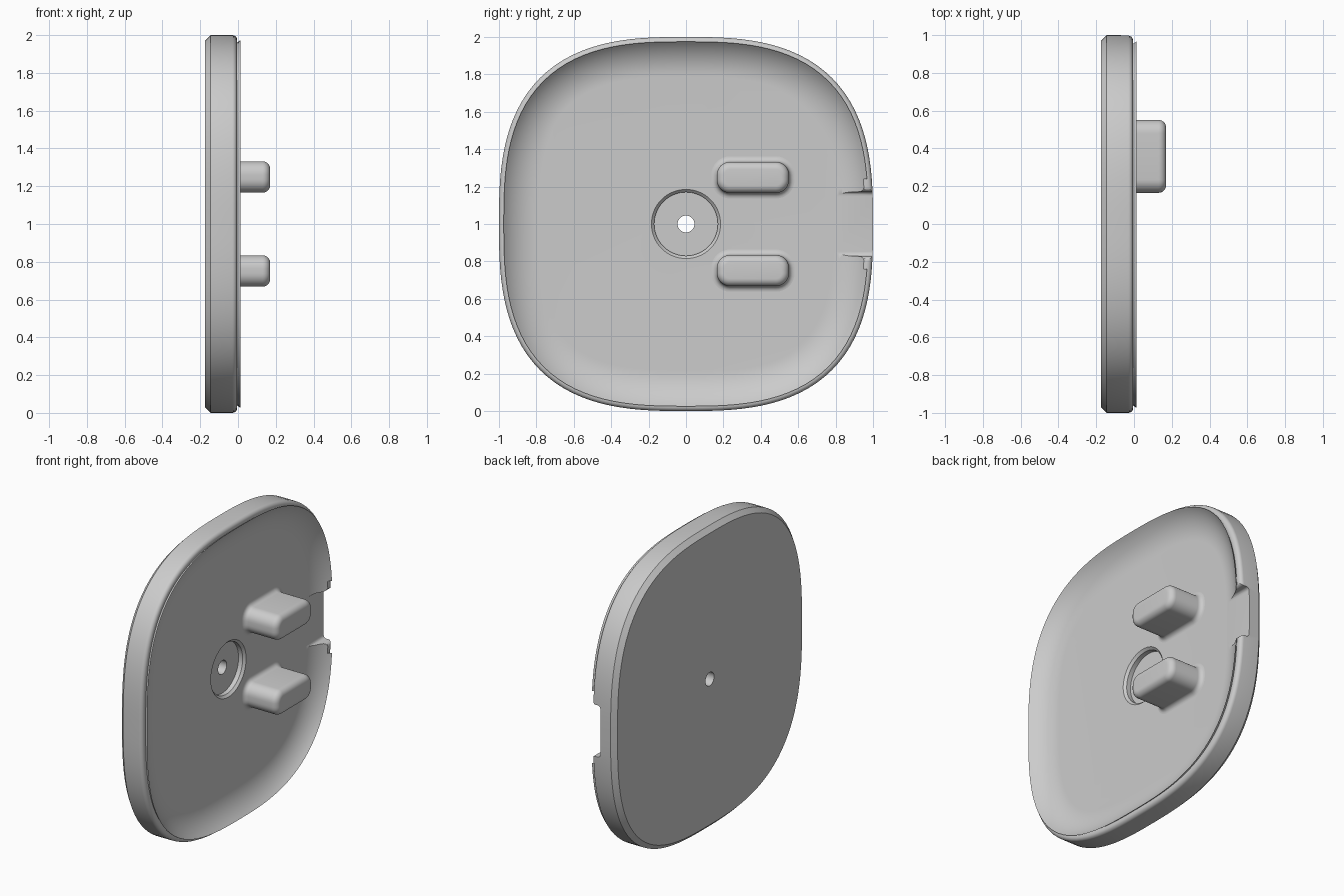
import bpy
import bmesh
from math import cos, sin, pi, radians, copysign

cube = bpy.data.objects.get("Cube")
if cube:
    bpy.data.objects.remove(cube, do_unlink=True)

grey = bpy.data.materials.new("matte grey")
grey.use_nodes = True
COLOUR = (0.6, 0.6, 0.6, 1)
grey.diffuse_color = COLOUR
grey.node_tree.nodes["Principled BSDF"].inputs["Base Color"].default_value = COLOUR

BACK, FLOOR, RIM = -0.175, -0.07, -0.005
POWER = 2.8
CENTRE = 1.0


def loft(name, rings):
    """Bridge a list of equal-length closed rings and cap both ends."""
    bm = bmesh.new()
    loops = [[bm.verts.new(p) for p in ring] for ring in rings]
    count = len(loops[0])
    for a, b in zip(loops, loops[1:]):
        for i in range(count):
            j = (i + 1) % count
            bm.faces.new((a[i], a[j], b[j], b[i]))
    bm.faces.new(loops[0])
    bm.faces.new(loops[-1])
    bmesh.ops.recalc_face_normals(bm, faces=bm.faces)
    mesh = bpy.data.meshes.new(name)
    bm.to_mesh(mesh)
    bm.free()
    mesh.materials.append(grey)
    obj = bpy.data.objects.new(name, mesh)
    bpy.context.collection.objects.link(obj)
    return obj


def arc(cx, cy, r, start, end, steps):
    angles = [radians(start + (end - start) * i / steps) for i in range(steps + 1)]
    return [(cx + r * cos(a), cy + r * sin(a)) for a in angles]


def squircle(x, inset, count=128):
    """Rounded-square outline moved inward along its normals."""
    ring = []
    for i in range(count):
        a = 2 * pi * i / count
        c, s = cos(a), sin(a)
        r = (abs(c) ** POWER + abs(s) ** POWER) ** (-1 / POWER)
        ny = copysign(abs(c) ** (POWER - 1), c)
        nz = copysign(abs(s) ** (POWER - 1), s)
        k = inset / (ny * ny + nz * nz) ** 0.5
        ring.append((x, r * c - k * ny, CENTRE + r * s - k * nz))
    return ring


def circle(x, r, count=64):
    return [(x, y, z) for y, z in arc(0, CENTRE, r, 0, 360, count)[:-1]]


def rounded_box_ring(x, cy, cz, hy, hz, r):
    ring = []
    for sy, sz, start in ((1, 1, 0), (-1, 1, 90), (-1, -1, 180), (1, -1, 270)):
        pts = arc(cy + sy * (hy - r), cz + sz * (hz - r), r, start, start + 90, 8)
        ring += [(x, y, z) for y, z in pts]
    return ring


def smooth(obj):
    bpy.ops.object.select_all(action='DESELECT')
    obj.select_set(True)
    bpy.context.view_layer.objects.active = obj
    bpy.ops.object.shade_smooth_by_angle(angle=radians(32))


# Dished plate: section points are (inset, x), from the back to the floor
section = [(0.03, BACK), (0, BACK + 0.03)]
section += [(0.025 - i, x) for i, x in arc(0, RIM - 0.025, 0.025, 0, 90, 5)]
section += arc(0.03, RIM - 0.02, 0.02, 90, 48, 3)
section += arc(0.215, FLOOR + 0.255, 0.255, 222, 270, 12)
plate = loft("dished_plate", [squircle(x, i) for i, x in section])

# Side notch cutter: flared section with rounded lips and filleted foot
half = arc(0.15, FLOOR + 0.023, 0.022, -90, 0, 5)
half += arc(0.197, RIM - 0.025, 0.025, 180, 90, 5) + [(0.24, RIM), (0.24, 0.1)]
outline = half + [(-w, x) for w, x in reversed(half)]
notch = loft("notch_cutter",
             [[(x, y, CENTRE + w) for w, x in outline] for y in (0.7, 1.1)])

# Central stepped recess and through hole
recess = loft("recess_cutter", [circle(0.1, 0.185), circle(FLOOR, 0.185),
                                circle(FLOOR - 0.015, 0.17), circle(FLOOR - 0.045, 0.17)])
hole = loft("hole_cutter", [circle(-0.3, 0.045, 32), circle(0.1, 0.045, 32)])

for cutter in (notch, recess, hole):
    mod = plate.modifiers.new(cutter.name, 'BOOLEAN')
    mod.operation = 'DIFFERENCE'
    mod.solver = 'EXACT'
    mod.object = cutter
bpy.context.view_layer.objects.active = plate
for cutter in (notch, recess, hole):
    bpy.ops.object.modifier_apply(modifier=cutter.name)
    bpy.data.objects.remove(cutter, do_unlink=True)
smooth(plate)

# Two prongs with filleted feet and rounded tips: (outset, x) levels
TIP, ROUND, FILLET = 0.17, 0.04, 0.03
levels = [(FILLET, FLOOR - 0.01)]
levels += arc(FILLET, FLOOR + FILLET, FILLET, 270, 180, 6)
levels += arc(-ROUND, TIP - ROUND, ROUND, 0, 90, 6)
for name, side in (("upper_prong", 1), ("lower_prong", -1)):
    cz = CENTRE + side * 0.249
    prong = loft(name, [rounded_box_ring(x, 0.358, cz, 0.193 + o, 0.083 + o, 0.07 + o)
                        for o, x in levels])
    smooth(prong)
